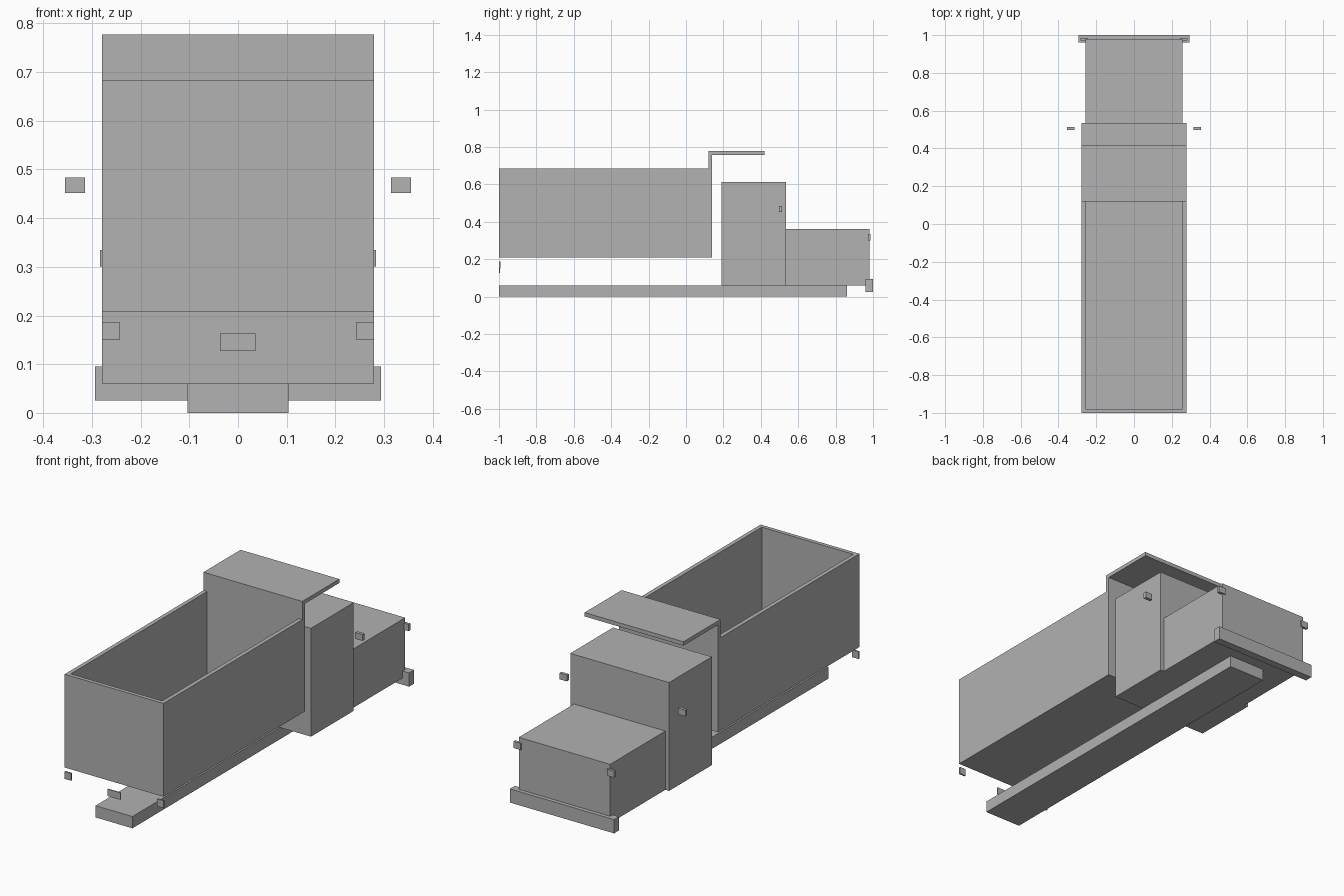
import bpy
import bmesh
from mathutils import Vector

if "Cube" in bpy.data.objects:
    bpy.data.objects.remove(bpy.data.objects["Cube"])

grey = bpy.data.materials.new("plain grey")
grey.diffuse_color = (0.445, 0.445, 0.445, 1)
grey.use_nodes = True
grey.node_tree.nodes["Principled BSDF"].inputs["Base Color"].default_value = grey.diffuse_color


def finish(name, bm):
    bmesh.ops.recalc_face_normals(bm, faces=bm.faces)
    mesh = bpy.data.meshes.new(name)
    bm.to_mesh(mesh)
    bm.free()
    mesh.materials.append(grey)
    obj = bpy.data.objects.new(name, mesh)
    bpy.context.collection.objects.link(obj)
    return obj


def box(name, x, y, z):
    """Box from (min, max) pairs on each axis."""
    bm = bmesh.new()
    bmesh.ops.create_cube(bm, size=1)
    for v in bm.verts:
        v.co = Vector([lo if c < 0 else hi for c, (lo, hi) in zip(v.co, (x, y, z))])
    return finish(name, bm)


def pair(name, x, y, z):
    """Matching boxes on the left and right sides."""
    box(name + "_right", x, y, z)
    box(name + "_left", (-x[1], -x[0]), y, z)


def extrude_profile(name, points, half_width):
    """Side profile in (y, z) extruded across x."""
    bm = bmesh.new()
    face = bm.faces.new([bm.verts.new((-half_width, y, z)) for y, z in points])
    new = bmesh.ops.extrude_face_region(bm, geom=[face])["geom"]
    bmesh.ops.translate(bm, vec=(2 * half_width, 0, 0),
                        verts=[v for v in new if isinstance(v, bmesh.types.BMVert)])
    return finish(name, bm)


# Chassis rail
box("chassis", (-0.104, 0.104), (-1, 0.86), (0, 0.06))

# Open dump bed: floor, tailgate, headboard and cab guard as one bent profile
W = 0.279
extrude_profile("dump_bed", [
    (-1, 0.208), (0.14, 0.208), (0.14, 0.757), (0.419, 0.757), (0.419, 0.777),
    (0.12, 0.777), (0.12, 0.228), (-0.98, 0.228), (-0.98, 0.684), (-1, 0.684)], W)
pair("bed_side", (W - 0.021, W), (-1, 0.14), (0.208, 0.684))

# Cab and hood
box("cab", (-W, W), (0.19, 0.535), (0.06, 0.613))
box("hood", (-0.258, 0.258), (0.535, 0.98), (0.06, 0.36))

# Bumper, lamps, mirrors and plate
box("front_bumper", (-0.294, 0.294), (0.96, 1), (0.025, 0.095))
pair("headlight", (0.243, 0.283), (0.972, 0.986), (0.301, 0.335))
pair("mirror", (0.314, 0.355), (0.497, 0.513), (0.452, 0.484))
pair("tail_light", (0.243, 0.279), (-1, -0.992), (0.15, 0.187))
box("rear_plate", (-0.037, 0.036), (-1, -0.995), (0.127, 0.163))
